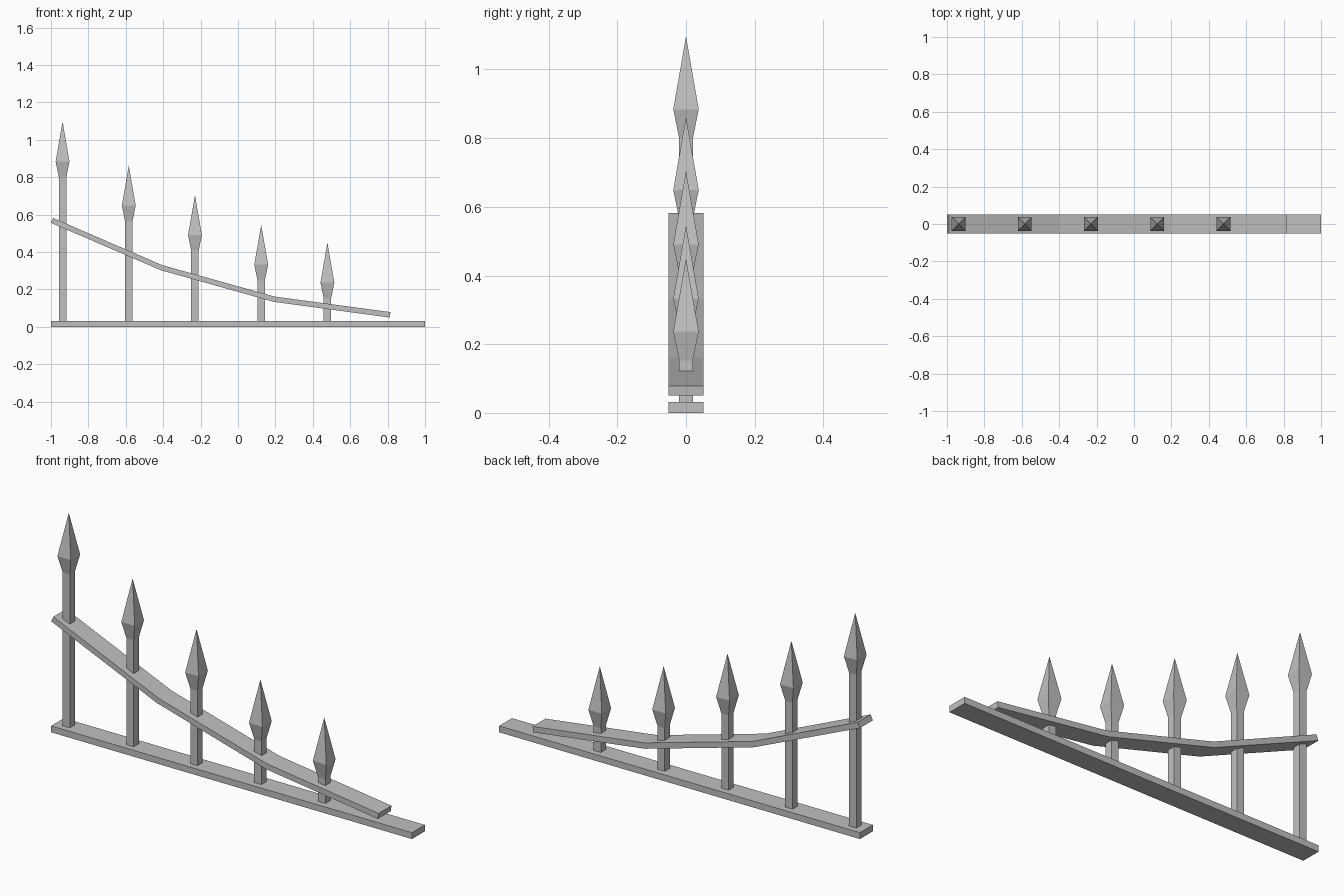
import bpy, bmesh

cube = bpy.data.objects.get("Cube")
if cube:
    bpy.data.objects.remove(cube)

# Single plain metal colour
metal = bpy.data.materials.new("grey_metal")
metal.use_nodes = True
GREY = (0.53, 0.53, 0.53, 1)
metal.diffuse_color = GREY
metal.node_tree.nodes["Principled BSDF"].inputs["Base Color"].default_value = GREY


def make_object(name, bm):
    bmesh.ops.recalc_face_normals(bm, faces=bm.faces)
    mesh = bpy.data.meshes.new(name)
    bm.to_mesh(mesh)
    bm.free()
    mesh.materials.append(metal)
    obj = bpy.data.objects.new(name, mesh)
    bpy.context.collection.objects.link(obj)


def loft(name, rings, tip=None):
    """Skin four-cornered rings, with end caps or a pointed tip."""
    bm = bmesh.new()
    loops = [[bm.verts.new(p) for p in ring] for ring in rings]
    for a, b in zip(loops, loops[1:]):
        for i in range(4):
            j = (i + 1) % 4
            bm.faces.new((a[i], a[j], b[j], b[i]))
    bm.faces.new(loops[0])
    last = loops[-1]
    if tip:
        point = bm.verts.new(tip)
        for i in range(4):
            bm.faces.new((last[i], last[(i + 1) % 4], point))
    else:
        bm.faces.new(last)
    make_object(name, bm)


def square(x, z, r):
    return [(x - r, -r, z), (x + r, -r, z), (x + r, r, z), (x - r, r, z)]


HALF_DEPTH = 0.051
BASE_TOP = 0.032


def section(top, bottom):
    """Crosswise slice of a flat bar, from its top and bottom (x, z)."""
    d = HALF_DEPTH
    return [(top[0], -d, top[1]), (top[0], d, top[1]),
            (bottom[0], d, bottom[1]), (bottom[0], -d, bottom[1])]


# Flat bottom bar
loft("bottom_rail", [section((x, BASE_TOP), (x, 0)) for x in (-1, 1)])

# Sloping bar with two bends
loft("sloping_rail", [
    section((-0.988, 0.582), (-1.0, 0.556)),
    section((-0.405, 0.33), (-0.413, 0.303)),
    section((0.196, 0.162), (0.19, 0.134)),
    section((0.815, 0.079), (0.811, 0.05)),
])

# Square posts with spear heads, shrinking along the bar
for i, tip in enumerate((1.097, 0.862, 0.704, 0.546, 0.45)):
    x = -0.938 + 0.354 * i
    loft(f"spear_post_{i + 1}", [
        square(x, BASE_TOP, 0.02),
        square(x, tip - 0.297, 0.02),
        square(x, tip - 0.213, 0.037),
    ], tip=(x, 0, tip))
